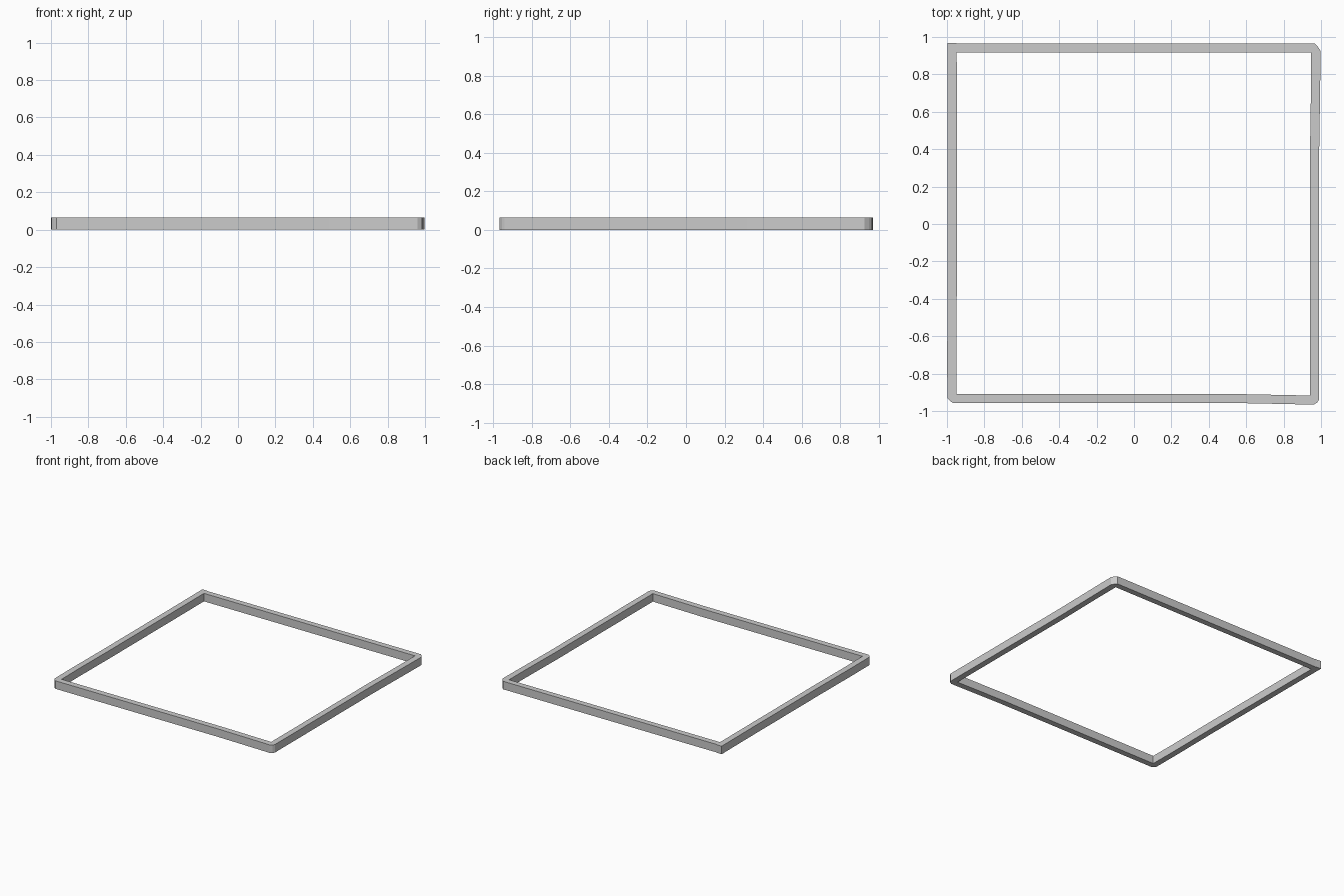
import bpy, bmesh

HEIGHT = 0.065


def rail(name, outer, inner):
    """Solid kerb between matching outer and inner plan lines, cut into segments."""
    bm = bmesh.new()
    rows = [[bm.verts.new((x, y, z)) for x, y in line]
            for line, z in ((outer, 0), (inner, 0), (inner, HEIGHT), (outer, HEIGHT))]
    for i in range(len(outer) - 1):
        for a, b in zip(rows, rows[1:] + rows[:1]):
            bm.faces.new((a[i], a[i + 1], b[i + 1], b[i]))
    for i in (0, -1):
        bm.faces.new([r[i] for r in rows])
    bmesh.ops.remove_doubles(bm, verts=bm.verts, dist=1e-5)
    bmesh.ops.recalc_face_normals(bm, faces=bm.faces)
    mesh = bpy.data.meshes.new(name)
    bm.to_mesh(mesh)
    bm.free()
    obj = bpy.data.objects.new(name, mesh)
    bpy.context.collection.objects.link(obj)


# Back kerb, butting against the left one and mitred at the right
joints = (-0.785, -0.49, -0.245, 0, 0.245, 0.49, 0.78)
rail("back_kerb",
     [(-0.948, 0.964)] + [(x, 0.964) for x in joints] + [(0.967, 0.964), (0.982, 0.949)],
     [(-0.948, 0.917)] + [(x, 0.917) for x in joints] + [(0.947, 0.917), (0.947, 0.917)])

# Right kerb, bending slightly inwards towards the front
joints = ((0.995, 0.71), (0.989, 0.32), (0.989, 0), (0.989, -0.31), (0.989, -0.69))
rail("right_kerb",
     [(0.982, 0.949), (0.998, 0.925), *joints, (0.989, -0.94), (0.979, -0.955)],
     [(0.947, 0.917), (0.947, 0.917)] + [(x - 0.049, y) for x, y in joints]
     + [(0.94, -0.917), (0.94, -0.917)])

# Front kerb, with its right end angled outwards
rail("front_kerb",
     [(0.979, -0.955), (0.96, -0.966), (0.785, -0.962), (0.49, -0.956),
      (-0.49, -0.956), (-0.785, -0.956), (-0.97, -0.956), (-0.984, -0.945)],
     [(0.94, -0.917), (0.94, -0.917), (0.785, -0.914), (0.49, -0.908),
      (-0.49, -0.908), (-0.785, -0.908), (-0.948, -0.908), (-0.948, -0.908)])

# Left kerb, running through to a square back corner
joints = ((-0.999, -0.695), (-0.996, -0.30), (-0.996, 0.02), (-0.996, 0.34), (-0.996, 0.655))
rail("left_kerb",
     [(-0.984, -0.945), (-0.998, -0.93), *joints, (-0.998, 0.969)],
     [(-0.948, -0.908), (-0.948, -0.908)] + [(x + 0.049, y) for x, y in joints]
     + [(-0.948, 0.967)])
